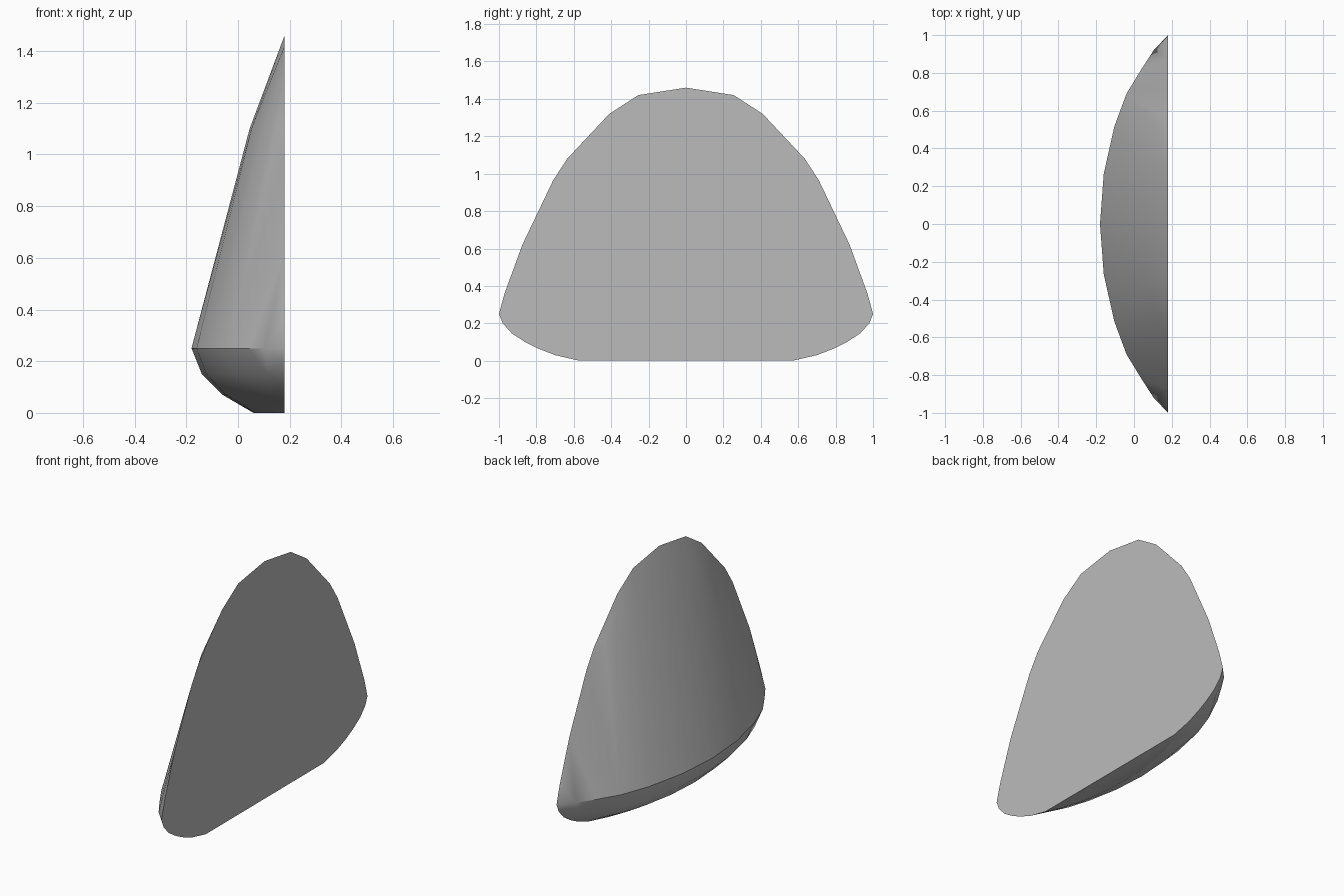
import bpy
import bmesh
import math

cube = bpy.data.objects.get("Cube")
if cube:
    bpy.data.objects.remove(cube, do_unlink=True)

# Plain grey material
grey = bpy.data.materials.new("plain_grey")
grey.use_nodes = True
colour = (0.5, 0.5, 0.5, 1)
grey.diffuse_color = colour
grey.node_tree.nodes["Principled BSDF"].inputs["Base Color"].default_value = colour

BACK = 0.18  # x of the flat back face

# Bowed horizontal section: (share of half width, share of depth)
BOW = [(0, 1), (0.265, 0.945), (0.515, 0.79), (0.69, 0.61), (0.82, 0.39), (0.92, 0.21)]
# Levels of the bowed side: (height, half width, depth)
LEVELS = [(0, 0.57, 0.12), (0.07, 0.79, 0.24), (0.15, 0.93, 0.32),
          (0.25, 1.0, 0.36), (1.1, 0.62, 0.135)]
# Half outline of the flat back: (y, z)
OUTLINE = [(0.57, 0), (0.7, 0.03), (0.79, 0.065), (0.86, 0.1), (0.93, 0.145),
           (0.98, 0.2), (1.0, 0.25), (0.97, 0.36), (0.875, 0.62), (0.84, 0.69),
           (0.71, 0.965), (0.635, 1.08), (0.41, 1.32), (0.255, 1.42), (0, 1.46)]

points = set()
for side in (-1, 1):
    for y, z in OUTLINE:
        points.add((BACK, side * y, z))
    for z, width, depth in LEVELS:
        for across, out in BOW:
            points.add((BACK - depth * out, side * width * across, z))

# Convex shell stretched over the back outline and the bowed sections
bm = bmesh.new()
for p in sorted(points):
    bm.verts.new(p)
bmesh.ops.convex_hull(bm, input=bm.verts[:])
loose = [v for v in bm.verts if not v.link_faces]
bmesh.ops.delete(bm, geom=loose, context='VERTS')
bmesh.ops.dissolve_limit(bm, angle_limit=math.radians(0.5),
                         verts=bm.verts[:], edges=bm.edges[:])
bmesh.ops.recalc_face_normals(bm, faces=bm.faces[:])

mesh = bpy.data.meshes.new("bowed_shell")
bm.to_mesh(mesh)
bm.free()
mesh.materials.append(grey)
shell = bpy.data.objects.new("bowed_shell", mesh)
bpy.context.collection.objects.link(shell)

# Smooth the bow, keep the rim and back edges sharp
bpy.ops.object.select_all(action='DESELECT')
shell.select_set(True)
bpy.context.view_layer.objects.active = shell
bpy.ops.object.shade_smooth_by_angle(angle=math.radians(30))
